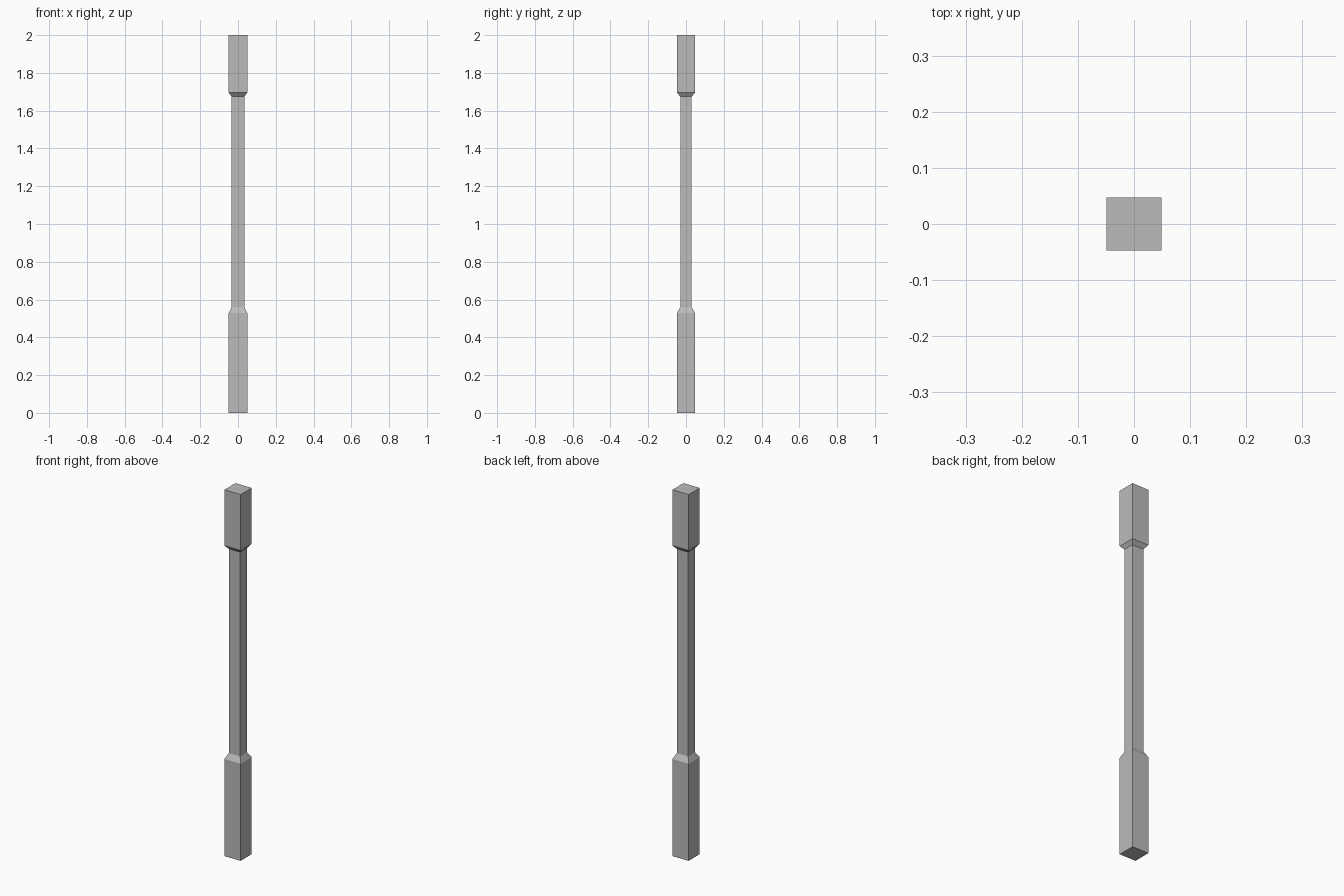
import bpy
import bmesh

cube = bpy.data.objects.get("Cube")
if cube:
    bpy.data.objects.remove(cube, do_unlink=True)

# Single grey finish
grey = bpy.data.materials.new("plain_grey")
grey.use_nodes = True
colour = (0.5, 0.5, 0.5, 1)
grey.diffuse_color = colour
grey.node_tree.nodes["Principled BSDF"].inputs["Base Color"].default_value = colour

# Half sizes of the square blocks and of the slimmer shaft
BLOCK = (0.049, 0.0475)
SHAFT = (0.034, 0.030)

# Post sections from the foot to the top: (half size, height)
SECTIONS = [(BLOCK, 0), (BLOCK, 0.53), (SHAFT, 0.56),
            (SHAFT, 1.675), (BLOCK, 1.695), (BLOCK, 2)]


def loft_post(name, sections):
    """Skin rectangular rings into one closed post."""
    bm = bmesh.new()
    rings = []
    for (hx, hy), z in sections:
        corners = ((-hx, -hy), (hx, -hy), (hx, hy), (-hx, hy))
        rings.append([bm.verts.new((x, y, z)) for x, y in corners])
    for low, high in zip(rings, rings[1:]):
        for i in range(4):
            j = (i + 1) % 4
            bm.faces.new((low[i], low[j], high[j], high[i]))
    bm.faces.new(rings[0][::-1])
    bm.faces.new(rings[-1])
    mesh = bpy.data.meshes.new(name)
    bm.to_mesh(mesh)
    bm.free()
    mesh.materials.append(grey)
    post = bpy.data.objects.new(name, mesh)
    bpy.context.collection.objects.link(post)
    return post


loft_post("baluster_post", SECTIONS)
